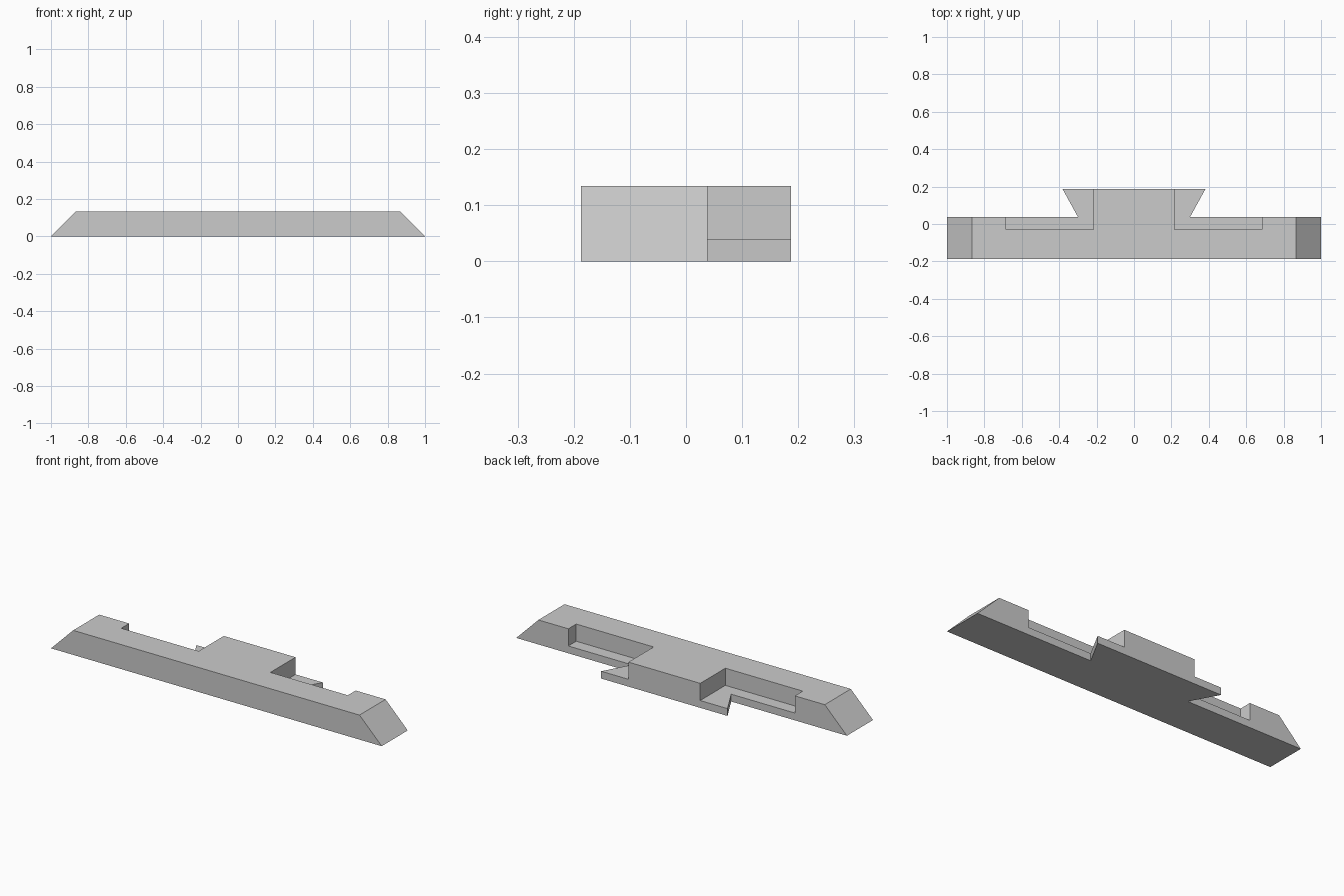
import bpy
import bmesh

if "Cube" in bpy.data.objects:
    bpy.data.objects.remove(bpy.data.objects["Cube"], do_unlink=True)

HEIGHT, LEDGE = 0.134, 0.04
FRONT, BAR_BACK, BACK = -0.187, 0.038, 0.187

grey = bpy.data.materials.new("plain grey")
grey.use_nodes = True
grey.diffuse_color = (0.6, 0.6, 0.6, 1)
grey.node_tree.nodes["Principled BSDF"].inputs["Base Color"].default_value = (0.6, 0.6, 0.6, 1)


def prism(name, outline, bottom, top, slope=0):
    """Extrude a plan outline upward; slope pulls in the top of the bar ends."""
    bm = bmesh.new()
    base = bm.faces.new([bm.verts.new((x, y, bottom)) for x, y in outline])
    result = bmesh.ops.extrude_face_region(bm, geom=[base], use_keep_orig=True)
    for v in result["geom"]:
        if isinstance(v, bmesh.types.BMVert):
            v.co.z = top
            if abs(v.co.x) > 0.99:
                v.co.x -= slope if v.co.x > 0 else -slope
    bmesh.ops.recalc_face_normals(bm, faces=bm.faces)
    mesh = bpy.data.meshes.new(name)
    bm.to_mesh(mesh)
    bm.free()
    mesh.materials.append(grey)
    obj = bpy.data.objects.new(name, mesh)
    bpy.context.collection.objects.link(obj)
    return obj


# Bar with bevelled ends and a flared dovetail tongue at the back
half = [(1, FRONT), (1, BAR_BACK), (0.3, BAR_BACK), (0.382, BACK)]
outline = half + [(-x, y) for x, y in reversed(half)]
bar = prism("dovetail_bar", outline, 0, HEIGHT, slope=HEIGHT)

# Pockets on both sides of the tongue, leaving a thin ledge below
for side, name in ((1, "left"), (-1, "right")):
    inner, outer = side * 0.217, side * 0.685
    pocket = prism(name + "_pocket_cutter",
                   [(inner, -0.03), (outer, -0.03), (outer, 0.3), (inner, 0.3)],
                   LEDGE, 0.3)
    cut = bar.modifiers.new(name + " pocket", "BOOLEAN")
    cut.operation = "DIFFERENCE"
    cut.solver = "EXACT"
    cut.object = pocket
    pocket.hide_render = True
    pocket.hide_set(True)
